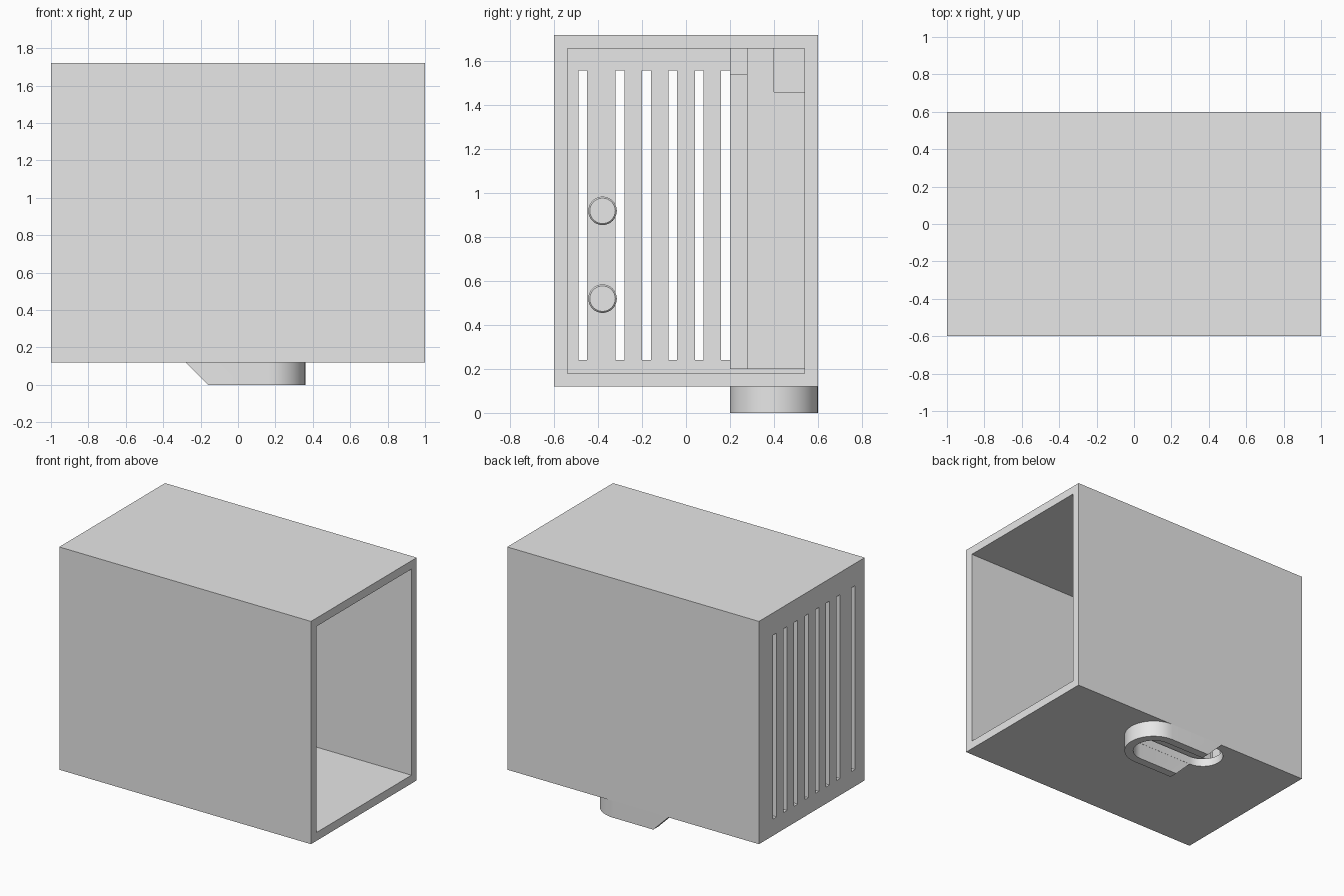
import bpy, bmesh, math

old = bpy.data.objects.get("Cube")
if old:
    bpy.data.objects.remove(old, do_unlink=True)

GREY = (0.8, 0.8, 0.8, 1.0)
grey = bpy.data.materials.new("light grey")
grey.use_nodes = True
grey.diffuse_color = GREY
grey.node_tree.nodes["Principled BSDF"].inputs["Base Color"].default_value = GREY


def finish(name, bm):
    bmesh.ops.recalc_face_normals(bm, faces=bm.faces[:])
    mesh = bpy.data.meshes.new(name)
    bm.to_mesh(mesh)
    bm.free()
    mesh.materials.append(grey)
    obj = bpy.data.objects.new(name, mesh)
    bpy.context.collection.objects.link(obj)
    return obj


def add_box(bm, xs, ys, zs):
    """Box from its extents along each axis."""
    verts = bmesh.ops.create_cube(bm, size=1)["verts"]
    for v in verts:
        v.co = [a + (b - a) * (c + 0.5) for (a, b), c in zip((xs, ys, zs), v.co)]


def boxes(name, *extents):
    bm = bmesh.new()
    for e in extents:
        add_box(bm, *e)
    return finish(name, bm)


def prism(name, outline, z0, z1):
    bm = bmesh.new()
    face = bm.faces.new([bm.verts.new((x, y, z0)) for x, y in outline])
    top = bmesh.ops.extrude_face_region(bm, geom=[face])["geom"]
    for v in top:
        if isinstance(v, bmesh.types.BMVert):
            v.co.z = z1
    return finish(name, bm)


def arc(cx, cy, r, start, end, n=24):
    angles = [math.radians(start + (end - start) * i / n) for i in range(n + 1)]
    return [(cx + r * math.cos(a), cy + r * math.sin(a)) for a in angles]


def select(obj):
    bpy.ops.object.select_all(action='DESELECT')
    obj.select_set(True)
    bpy.context.view_layer.objects.active = obj


def cut(obj, cutter):
    cutter.hide_render = True
    mod = obj.modifiers.new("cut", 'BOOLEAN')
    mod.operation = 'DIFFERENCE'
    mod.solver = 'EXACT'
    mod.object = cutter
    select(obj)
    bpy.ops.object.modifier_apply(modifier=mod.name)
    bpy.data.objects.remove(cutter, do_unlink=True)


def smooth(obj):
    select(obj)
    bpy.ops.object.shade_smooth_by_angle(angle=math.radians(30))


# Housing: a thick box open at one end
DUCT_Y, INNER_R, OUTER_R = 0.4, 0.14, 0.2
housing = boxes("housing", ((-1, 1), (-0.6, 0.6), (0.12, 1.72)))
cut(housing, boxes("cavity", ((-0.94, 1.2), (-0.54, 0.54), (0.18, 1.66))))

# Ventilation slots in the closed end
slot_ys = [-0.47] + [-0.30 + 0.12 * i for i in range(7)]
cut(housing, boxes("slots", *[((-1.1, -0.9), (y - 0.02, y + 0.02), (0.24, 1.56))
                              for y in slot_ys]))

# Rounded opening in the floor
hole = arc(0.16, DUCT_Y, INNER_R - 0.001, -90, 90) + arc(-0.28, DUCT_Y, INNER_R - 0.001, 90, 270)
cut(housing, prism("floor_hole", hole, 0.0, 0.19))
smooth(housing)

# U-shaped spout below the floor, its arms cut at a slant
outline = ([(-0.28, DUCT_Y - OUTER_R)] + arc(0.16, DUCT_Y, OUTER_R, -90, 90)
           + [(-0.28, DUCT_Y + OUTER_R), (-0.28, DUCT_Y + INNER_R)]
           + arc(0.16, DUCT_Y, INNER_R, 90, -90) + [(-0.28, DUCT_Y - INNER_R)])
spout = prism("spout", outline, 0.0, 0.12)
for v in spout.data.vertices:
    if v.co.x < -0.27 and v.co.z < 0.01:
        v.co.x = -0.16
smooth(spout)

# Inner duct: side wall, notched end plate and the blocks above them
boxes("duct_side_wall", ((-0.45, 0.2), (0.2, 0.28), (0.2, 1.54)))
boxes("duct_end_plate", ((0.12, 0.18), (0.28, 0.54), (0.2, 1.46)),
      ((0.12, 0.18), (0.28, 0.4), (1.46, 1.66)))
boxes("duct_top_blocks", ((-0.45, 0.1), (0.2, 0.28), (1.54, 1.66)),
      ((-0.1, 0.1), (0.4, 0.54), (1.46, 1.66)))

# Two short pegs on the inside of the slotted end
for name, z in (("lower_peg", 0.52), ("upper_peg", 0.92)):
    peg = prism(name, arc(-0.38, z, 0.065, 0, 360 - 11.25, 31), -0.95, -0.82)
    bm = bmesh.new()
    bm.from_mesh(peg.data)
    rim = [e for e in bm.edges if all(v.co.z > -0.83 for v in e.verts)]
    bmesh.ops.bevel(bm, geom=rim, offset=0.007, segments=1, affect='EDGES')
    for v in bm.verts:
        v.co = (v.co.z, v.co.x, v.co.y)
    bmesh.ops.recalc_face_normals(bm, faces=bm.faces[:])
    bm.to_mesh(peg.data)
    bm.free()
    smooth(peg)
